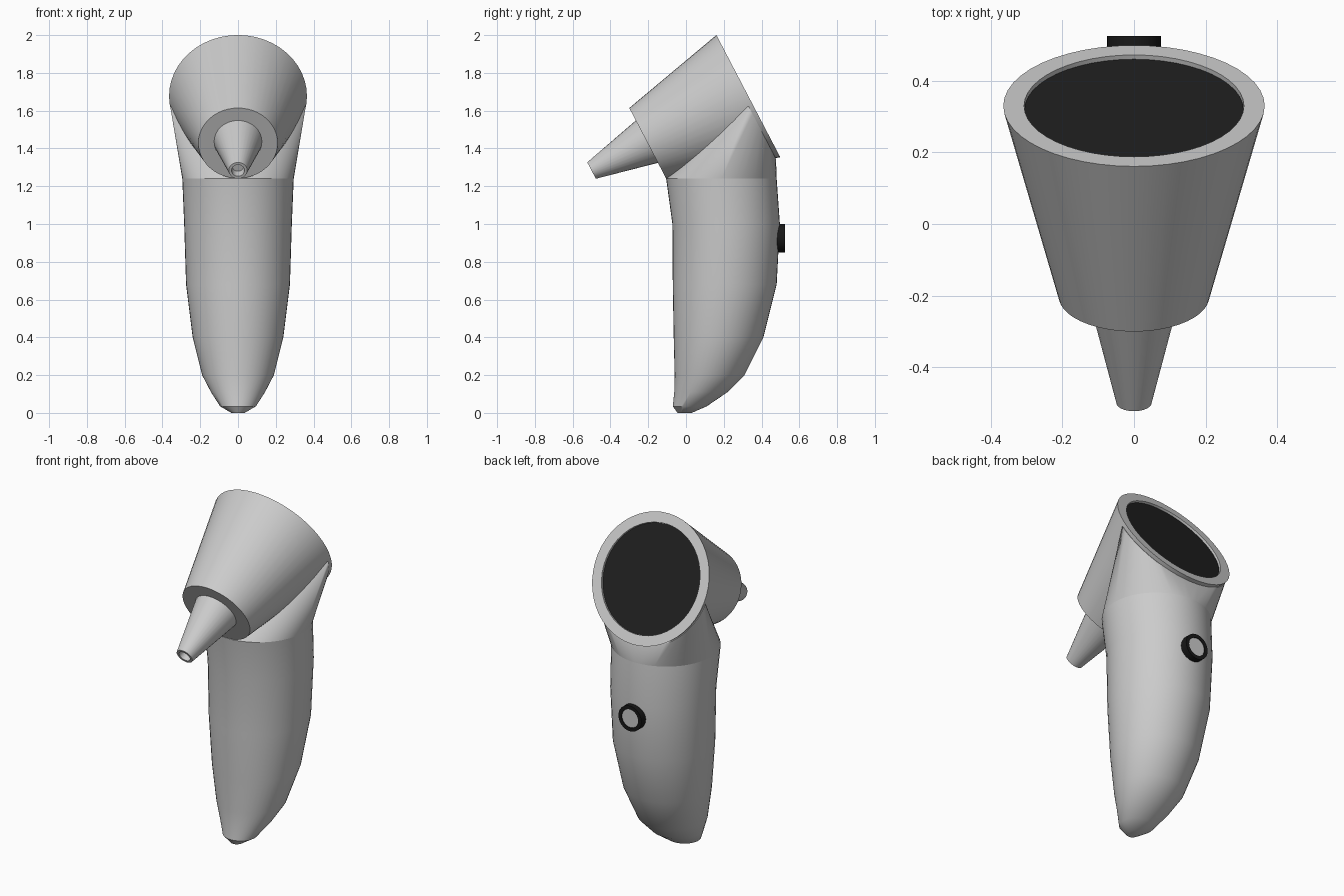
import bpy, bmesh, math
from mathutils import Vector

if "Cube" in bpy.data.objects:
    bpy.data.objects.remove(bpy.data.objects["Cube"])


def material(name, v):
    m = bpy.data.materials.new(name)
    m.diffuse_color = (v, v, v, 1)
    m.use_nodes = True
    m.node_tree.nodes["Principled BSDF"].inputs["Base Color"].default_value = m.diffuse_color
    return m


GREY = material("light grey plastic", 0.6)
DARK = material("dark glass", 0.014)
BLACK = material("black rubber", 0.009)


def circle(y, z, r, tilt, n=48):
    """Ring facing the front, tilted nose-down by tilt degrees."""
    t = math.radians(tilt)
    up = Vector((0, -math.sin(t), math.cos(t)))
    return [Vector((r * math.cos(a), y, z)) + up * (r * math.sin(a))
            for a in (2 * math.pi * i / n for i in range(n))]


def section(z, front, back, half, n=48):
    """Level oval ring for the handle."""
    mid, ry = (front + back) / 2, (back - front) / 2
    return [Vector((half * math.cos(a), mid + ry * math.sin(a), z))
            for a in (2 * math.pi * i / n for i in range(n))]


def finish(name, bm, mat, angle=35):
    bmesh.ops.recalc_face_normals(bm, faces=bm.faces)
    me = bpy.data.meshes.new(name)
    bm.to_mesh(me)
    bm.free()
    ob = bpy.data.objects.new(name, me)
    bpy.context.collection.objects.link(ob)
    me.materials.append(mat)
    bpy.ops.object.select_all(action='DESELECT')
    bpy.context.view_layer.objects.active = ob
    ob.select_set(True)
    bpy.ops.object.shade_smooth_by_angle(angle=math.radians(angle))
    return ob


def loft(name, rings, mat, angle=35):
    bm = bmesh.new()
    loops = [[bm.verts.new(p) for p in r] for r in rings]
    for a, b in zip(loops, loops[1:]):
        n = len(a)
        for i in range(n):
            bm.faces.new((a[i], a[(i + 1) % n], b[(i + 1) % n], b[i]))
    bm.faces.new(loops[0])
    bm.faces.new(loops[-1])
    return finish(name, bm, mat, angle)


# Handle: stacked ovals, narrow at the foot
TOP = (1.24, -0.105, 0.48, 0.295)
profile = [(0, -0.045, 0.03, 0.035), (0.035, -0.07, 0.11, 0.095),
           (0.11, -0.062, 0.22, 0.143), (0.2, -0.06, 0.31, 0.19),
           (0.4, -0.065, 0.41, 0.24), (0.68, -0.07, 0.48, 0.275),
           (1.0, -0.072, 0.497, 0.285), TOP]
loft("handle", [section(*p) for p in profile], GREY)

# Head: flared cone with a recessed rear face
TILT = 27.6
ax = Vector((0, -math.cos(math.radians(TILT)), -math.sin(math.radians(TILT))))
big = Vector((0, 0.33, 1.677))


def rear(depth, r):
    c = big + ax * depth
    return circle(c.y, c.z, r, TILT)


loft("head", [circle(-0.203, 1.428, 0.21, TILT), rear(0, 0.365),
              rear(0, 0.307), rear(0.018, 0.307)], GREY, 30)

# Screen filling the recess
loft("screen", [rear(0.017, 0.306), rear(0.013, 0.306)], DARK)

# Shoulder: blends the handle top into the lower half of the head
bm = bmesh.new()
arc = [p for p in rear(0.024, 0.362) if p.z < big.z - 0.03]
for p in section(*TOP) + arc:
    bm.verts.new(p)
bmesh.ops.convex_hull(bm, input=bm.verts)
finish("shoulder", bm, GREY)

# Nozzle: tapered tube with a hollow tip
tip = Vector((0, -0.5, 1.283))


def nozzle_ring(depth, r):
    c = tip - ax * depth
    return circle(c.y, c.z, r, TILT, 32)


loft("nozzle", [nozzle_ring(0.345, 0.13), nozzle_ring(0, 0.049),
                nozzle_ring(0, 0.034), nozzle_ring(0.05, 0.03)], GREY)

# Rear button: black collar with a grey centre
loft("button_collar", [circle(0.46, 0.925, 0.075, 0, 32),
                       circle(0.525, 0.925, 0.075, 0, 32),
                       circle(0.525, 0.925, 0.054, 0, 32),
                       circle(0.518, 0.925, 0.054, 0, 32)], BLACK)
loft("button_face", [circle(0.517, 0.925, 0.053, 0, 32),
                     circle(0.522, 0.925, 0.053, 0, 32)], GREY)
